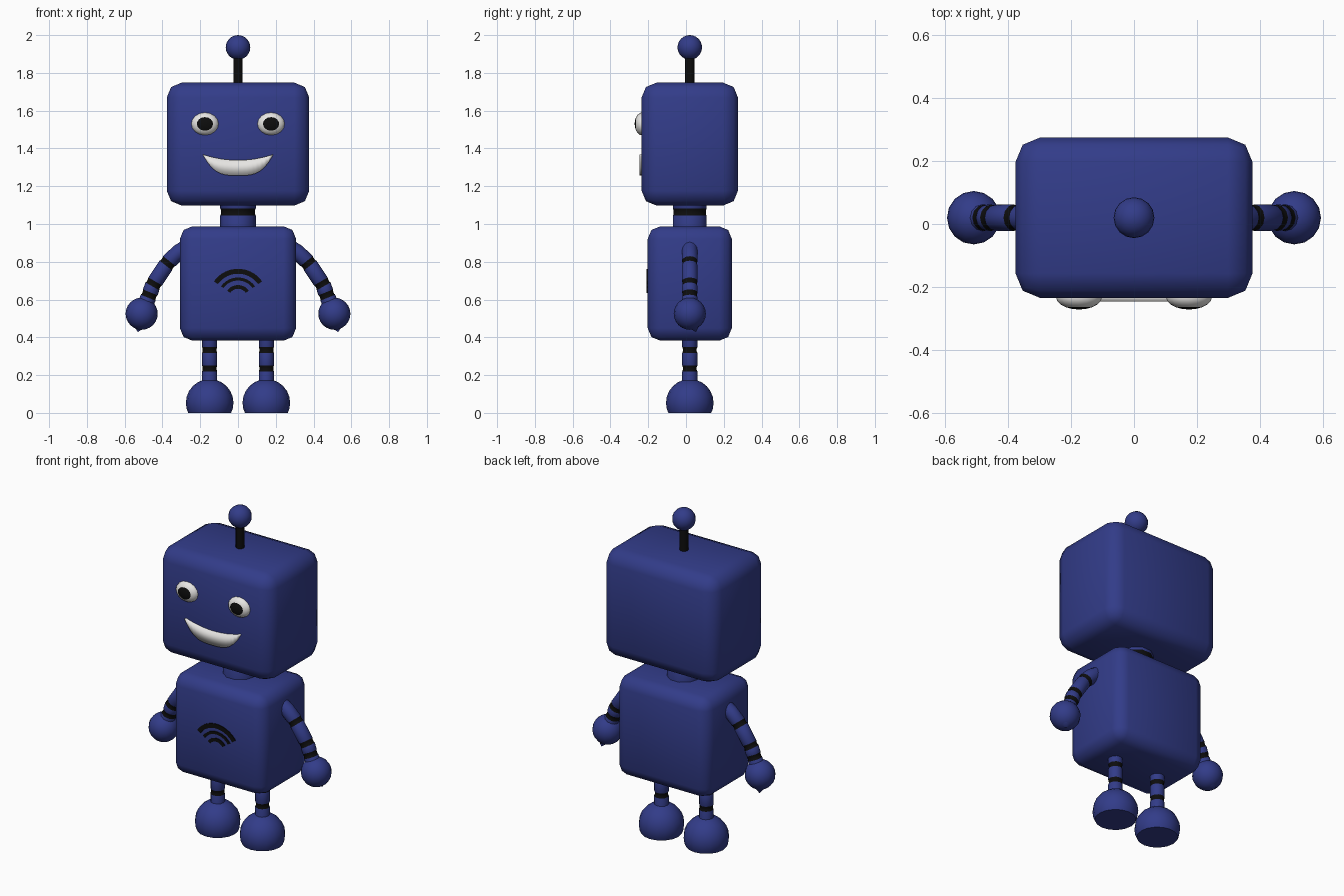
import bpy, bmesh, math
from mathutils import Vector, Matrix

cube = bpy.data.objects.get("Cube")
if cube:
    bpy.data.objects.remove(cube, do_unlink=True)

MID = 0.02  # shared depth of the body centre line


def material(name, rgb):
    m = bpy.data.materials.new(name)
    m.use_nodes = True
    m.diffuse_color = (*rgb, 1)
    bsdf = m.node_tree.nodes["Principled BSDF"]
    bsdf.inputs["Base Color"].default_value = (*rgb, 1)
    bsdf.inputs["Roughness"].default_value = 0.6
    return m


BLUE = material("deep blue", (0.032, 0.045, 0.25))
BLACK = material("black", (0.004, 0.004, 0.004))
WHITE = material("off white", (0.8, 0.79, 0.77))


def finish(bm, name, mats, smooth=180):
    """Turn a bmesh into a shaded object."""
    bmesh.ops.recalc_face_normals(bm, faces=bm.faces)
    mesh = bpy.data.meshes.new(name)
    bm.to_mesh(mesh)
    bm.free()
    for m in mats:
        mesh.materials.append(m)
    ob = bpy.data.objects.new(name, mesh)
    bpy.context.collection.objects.link(ob)
    bpy.ops.object.select_all(action='DESELECT')
    ob.select_set(True)
    bpy.context.view_layer.objects.active = ob
    if smooth >= 180:
        bpy.ops.object.shade_smooth()
    elif smooth:
        bpy.ops.object.shade_smooth_by_angle(angle=math.radians(smooth))
    return ob


def rounded_box(name, centre, size, bevel):
    bm = bmesh.new()
    bmesh.ops.create_cube(bm, size=1)
    bmesh.ops.transform(bm, verts=bm.verts,
                        matrix=Matrix.Translation(centre) @ Matrix.Diagonal((*size, 1)))
    bmesh.ops.bevel(bm, geom=bm.edges[:], offset=bevel, segments=2,
                    profile=0.5, affect='EDGES')
    return finish(bm, name, [BLUE])


def ball(name, centre, radius, floor=None):
    bm = bmesh.new()
    bmesh.ops.create_uvsphere(bm, u_segments=16, v_segments=12, radius=radius)
    bmesh.ops.translate(bm, verts=bm.verts, vec=centre)
    if floor is not None:
        cut = bmesh.ops.bisect_plane(bm, geom=bm.verts[:] + bm.edges[:] + bm.faces[:],
                                     plane_co=(0, 0, floor), plane_no=(0, 0, 1),
                                     clear_inner=True)
        rim = [e for e in cut["geom_cut"] if isinstance(e, bmesh.types.BMEdge)]
        bmesh.ops.contextual_create(bm, geom=rim)
    return finish(bm, name, [BLUE], 60)


def banded_tube(name, path, radius, sides=12, half=0.015, pinch=0.92):
    """Tube through (x, z, banded) points; banded points get a pinched black ring."""
    pts = [Vector((x, MID, z)) for x, z, _ in path]
    stations = []  # position, tangent, radius, colour of the next segment
    for i, p in enumerate(pts):
        t = (pts[min(i + 1, len(pts) - 1)] - pts[max(i - 1, 0)]).normalized()
        if path[i][2]:
            for k, r, c in ((-1, 1, 1), (-0.5, pinch, 1), (0.5, pinch, 1), (1, 1, 0)):
                stations.append((p + t * half * k, t, radius * r, c))
        else:
            stations.append((p, t, radius, 0))
    bm = bmesh.new()
    rings = []
    for p, t, r, _ in stations:
        v = Vector((0, 1, 0))
        u = v.cross(t)
        rings.append([bm.verts.new(p + (u * math.cos(a) + v * math.sin(a)) * r)
                      for a in (math.tau * k / sides for k in range(sides))])
    for a, b, s in zip(rings, rings[1:], stations):
        for k in range(sides):
            n = (k + 1) % sides
            bm.faces.new((a[k], a[n], b[n], b[k])).material_index = s[3]
    bm.faces.new(rings[0])
    bm.faces.new(rings[-1])
    return finish(bm, name, [BLUE, BLACK], 40)


def front_strip(name, upper, lower, back, front, mat, smooth):
    """Solid plate between two (x, z) edges, facing the front."""
    bm = bmesh.new()
    cols = []
    for (ux, uz), (lx, lz) in zip(upper, lower):
        cols.append([bm.verts.new(c) for c in ((ux, back, uz), (ux, front, uz),
                                               (lx, front, lz), (lx, back, lz))])
    for a, b in zip(cols, cols[1:]):
        for k in range(4):
            n = (k + 1) % 4
            bm.faces.new((a[k], a[n], b[n], b[k]))
    bm.faces.new(cols[0])
    bm.faces.new(cols[-1])
    return finish(bm, name, [mat], smooth)


# Head, body and neck
rounded_box("head", (0, MID, 1.423), (0.754, 0.51, 0.65), 0.078)
rounded_box("body", (0, MID, 0.685), (0.615, 0.445, 0.605), 0.066)
banded_tube("neck", [(0, 0.96, 0), (0, 1.063, 1), (0, 1.13, 0)], 0.094, 10, 0.019, 0.95)

# Antenna
bm = bmesh.new()
bmesh.ops.create_cone(bm, cap_ends=True, segments=12, radius1=0.024, radius2=0.024,
                      depth=0.2, matrix=Matrix.Translation((0, MID, 1.82)))
finish(bm, "antenna_rod", [BLACK], 40)
ball("antenna_ball", (0, MID, 1.935), 0.065)

for side, s in (("left", 1), ("right", -1)):
    # Arm with a hand and a small pointed tip
    arm = [(0.26, 0.885, 0), (0.315, 0.85, 0), (0.373, 0.792, 1),
           (0.446, 0.683, 1), (0.47, 0.624, 1), (0.51, 0.525, 0)]
    banded_tube(side + "_arm", [(s * x, z, b) for x, z, b in arm], 0.042)
    hand = Vector((s * 0.51, MID, 0.525))
    ball(side + "_hand", hand, 0.085)
    tip = Vector((s * 0.53, MID + 0.033, 0.428))
    axis = (tip - hand).normalized()
    bm = bmesh.new()
    bmesh.ops.create_cone(bm, cap_ends=True, segments=10, radius1=0.046, radius2=0, depth=0.05,
                          matrix=Matrix.Translation(tip - axis * 0.025)
                          @ axis.to_track_quat('Z', 'Y').to_matrix().to_4x4())
    finish(bm, side + "_hand_tip", [BLUE], 50)

    # Leg and flat-soled foot
    banded_tube(side + "_leg", [(s * 0.15, z, b) for z, b in
                                ((0.12, 0), (0.235, 1), (0.333, 1), (0.42, 0))], 0.04)
    ball(side + "_foot", (s * 0.15, MID, 0.053), 0.126, 0.0)

    # Eye: flattened ball whose front cap is the pupil
    bm = bmesh.new()
    bmesh.ops.create_uvsphere(bm, u_segments=16, v_segments=10, radius=1)
    for f in bm.faces:
        f.material_index = int(f.calc_center_median().z > 0.8)
    bmesh.ops.transform(bm, verts=bm.verts,
                        matrix=Matrix.Translation((s * 0.175, -0.232, 1.53))
                        @ Matrix.Diagonal((0.073, 0.04, 0.061, 1))
                        @ Matrix.Rotation(math.pi / 2, 4, 'X'))
    finish(bm, side + "_eye", [WHITE, BLACK])

# Smiling mouth
ts = [k / 8 for k in range(-8, 9)]
front_strip("mouth", [(0.184 * t, 1.338 + 0.03 * t * t) for t in ts],
            [(0.184 * t, 1.256 + 0.106 * abs(t) ** 3.3) for t in ts],
            -0.22, -0.247, WHITE, 180)

# Curved stripes on the chest
angles = [math.radians(a) for a in range(-55, 56, 10)]
for name, r, w in (("outer", 0.143, 0.026), ("middle", 0.102, 0.016), ("inner", 0.06, 0.02)):
    edges = [[(math.sin(a) * q, 0.607 + math.cos(a) * q) for a in angles]
             for q in (r + w / 2, r - w / 2)]
    front_strip(name + "_chest_stripe", *edges, -0.2, -0.208, BLACK, 0)
